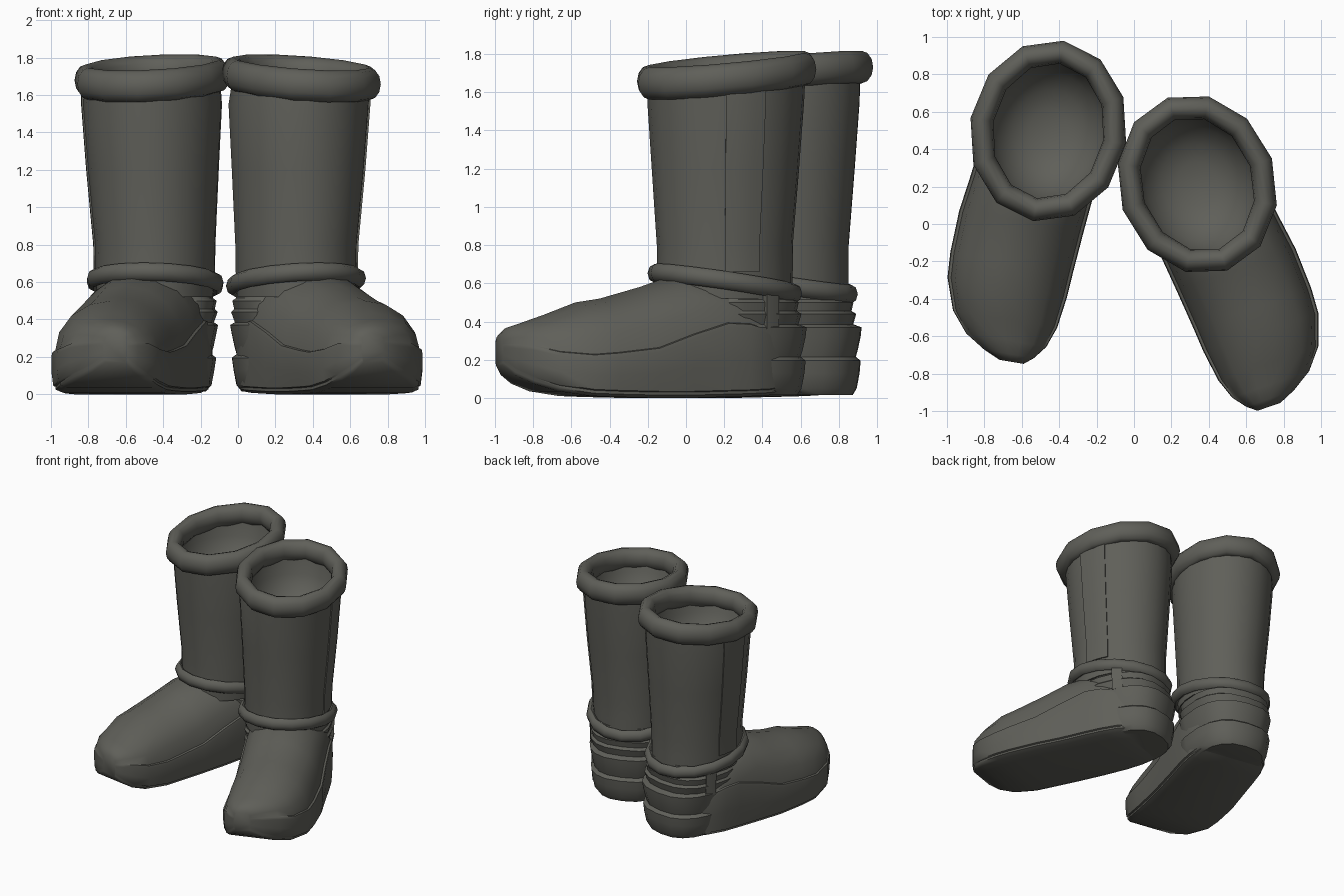
import bpy, bmesh, math
from mathutils import Vector

if "Cube" in bpy.data.objects:
    bpy.data.objects.remove(bpy.data.objects["Cube"])

mat = bpy.data.materials.new("dark_grey_rubber")
mat.diffuse_color = (0.115, 0.115, 0.10, 1)
mat.use_nodes = True
mat.node_tree.nodes["Principled BSDF"].inputs["Base Color"].default_value = mat.diffuse_color


def loft(name, rings, caps=True, loop=False):
    """Skin a list of equal closed rings."""
    bm = bmesh.new()
    vs = [[bm.verts.new(p) for p in r] for r in rings]
    n = len(vs[0])
    for i in range(len(vs) if loop else len(vs) - 1):
        a, b = vs[i], vs[(i + 1) % len(vs)]
        for j in range(n):
            k = (j + 1) % n
            bm.faces.new((a[j], a[k], b[k], b[j]))
    if caps and not loop:
        bm.faces.new(vs[0])
        bm.faces.new(vs[-1])
    bmesh.ops.recalc_face_normals(bm, faces=bm.faces)
    me = bpy.data.meshes.new(name)
    bm.to_mesh(me)
    bm.free()
    me.materials.append(mat)
    ob = bpy.data.objects.new(name, me)
    bpy.context.collection.objects.link(ob)
    return ob


def cuff_z(u, v):
    return 1.69 - 0.10 * u - 0.03 * v


# foot stations: along, inner edge, outer edge, bottom, seam height, top
FOOT = [
    (-.30, -.20, .20, .03, .32, .46), (-.15, -.285, .305, .013, .35, .56),
    (-.03, -.30, .34, .008, .385, .60),
    (.10, -.30, .36, .005, .39, .64), (.30, -.28, .385, .0, .33, .645),
    (.50, -.26, .415, .0, .26, .58), (.725, -.24, .425, .005, .235, .52),
    (.86, -.23, .418, .01, .225, .50), (1.03, -.205, .36, .035, .24, .435),
    (1.14, -.165, .27, .075, .27, .395), (1.21, -.11, .16, .12, .28, .37),
    (1.25, -.06, .07, .17, .28, .33)]
# leg rings: height, length radius, width radius, outward shift
LEG = [(.52, .36, .31, 0), (.66, .36, .32, 0), (.80, .36, .322, 0),
       (1.2, .39, .35, .01), (1.55, .415, .372, .015)]
# wrinkled heel rings: height, radius along the foot, radius across
HEEL = [(.015, .38, .26), (.05, .40, .29), (.13, .415, .305), (.195, .42, .315),
        (.215, .395, .29), (.25, .405, .30), (.32, .42, .315), (.37, .425, .325),
        (.385, .38, .305), (.44, .395, .325), (.455, .37, .31), (.50, .38, .32),
        (.515, .36, .30), (.60, .35, .30)]


def foot_section(u, vi, vo, zb, zs, zt):
    c, w = (vi + vo) / 2, (vo - vi) / 2
    h = zs - zb
    half = [(.82, zb), (.93, zb + .015), (.93, zb + .03), (.97, zb + .035),
            (1, zb + .5 * h), (1, zs - .02), (.985, zs), (.94, zs + .004)]
    for a in (22, 45, 68):
        a = math.radians(a)
        half.append((.94 * math.cos(a), zs + .005 + (zt - zs - .005) * math.sin(a)))
    pts = half + [(0, zt)] + [(-x, z) for x, z in reversed(half)]
    return [(u, c + w * x, z) for x, z in pts]


def make_boot(tag, ox, oy, ang, s, cuff_dv):
    d = Vector((s * math.sin(ang), -math.cos(ang), 0))
    p = Vector((s * math.cos(ang), math.sin(ang), 0))

    def W(u, v, z):
        return Vector((ox, oy, z)) + d * u + p * v

    def oval(ru, rv, zf, n=24, dv=0):
        out = []
        for i in range(n):
            a = 2 * math.pi * i / n
            u, v = ru * math.cos(a), rv * math.sin(a) + dv
            out.append(W(u, v, zf(u, v)))
        return out

    def heel_ring(z, ru, rv, n=20, e=.78):
        # squarish at the back, short at the front where the foot covers it
        out = []
        for i in range(n):
            c, q = math.cos(2 * math.pi * i / n), math.sin(2 * math.pi * i / n)
            u = math.copysign(abs(c) ** e, c) * ru * (.5 if c > 0 else 1)
            out.append(W(u, math.copysign(abs(q) ** e, q) * rv, z))
        return out

    def tube(name, ru, rv, tr, tz, zf, n, dv=0, m=10):
        rings = []
        for i in range(n):
            a = 2 * math.pi * i / n
            ring = []
            for j in range(m):
                b = 2 * math.pi * j / m
                k = tr * math.cos(b)
                u, v = ru * math.cos(a), rv * math.sin(a) + dv
                ring.append(W(u + k * math.cos(a), v + k * math.sin(a),
                              zf(u, v) + tz * math.sin(b)))
            rings.append(ring)
        loft(name, rings, loop=True)

    def strip(name, a0, a1, levels, t):
        # thin curved panel following an oval wall
        rings = []
        for z, ru, rv, dv in levels:
            ring = []
            for off, seq in ((t, range(5)), (-.03, range(4, -1, -1))):
                for i in seq:
                    a = math.radians(a0 + (a1 - a0) * i / 4)
                    ring.append(W((ru + off) * math.cos(a), (rv + off) * math.sin(a) + dv, z))
            rings.append(ring)
        loft(name, rings)

    # foot with rubber rand and sole
    loft(tag + "_foot", [[W(*q) for q in foot_section(*f)] for f in FOOT])

    # wrinkled heel
    loft(tag + "_heel", [heel_ring(*h) for h in HEEL])

    # leg: outer wall, rim inside the cuff, bowl-shaped inside
    rings = [oval(ru, rv, lambda u, v, z=z: z, 24, dv) for z, ru, rv, dv in LEG]
    rings.append(oval(.42, .36, cuff_z, 24, cuff_dv))
    rings.append(oval(.39, .335, cuff_z, 24, cuff_dv))
    for z, k in ((1.56, .36), (1.46, .31), (1.38, .22), (1.345, .12), (1.335, .03)):
        rings.append(oval(k, k * .87, lambda u, v, z=z: z, 24, cuff_dv))
    loft(tag + "_leg", rings)

    # rolled cuff and ankle band
    tube(tag + "_cuff", .427, .36, .062, .085, cuff_z, 12, cuff_dv, 12)
    tube(tag + "_ankle_band", .375, .335, .035, .048,
         lambda u, v: .60 + .15 * u, 16, 0, 8)

    # outer side panel and ankle tab
    strip(tag + "_side_panel", 73, 103,
          LEG[1:] + [(1.64, .42, .372, .015)], .008)
    strip(tag + "_ankle_tab", 108, 120, [(.36, .39, .325, 0), (.58, .38, .335, 0)], .012)


make_boot("right_boot", .31, .203, math.radians(19), 1, .03)
make_boot("left_boot", -.443, .495, math.radians(9.5), -1, .015)

bpy.ops.object.select_all(action='SELECT')
bpy.context.view_layer.objects.active = bpy.context.selected_objects[0]
bpy.ops.object.shade_smooth_by_angle(angle=math.radians(50))
